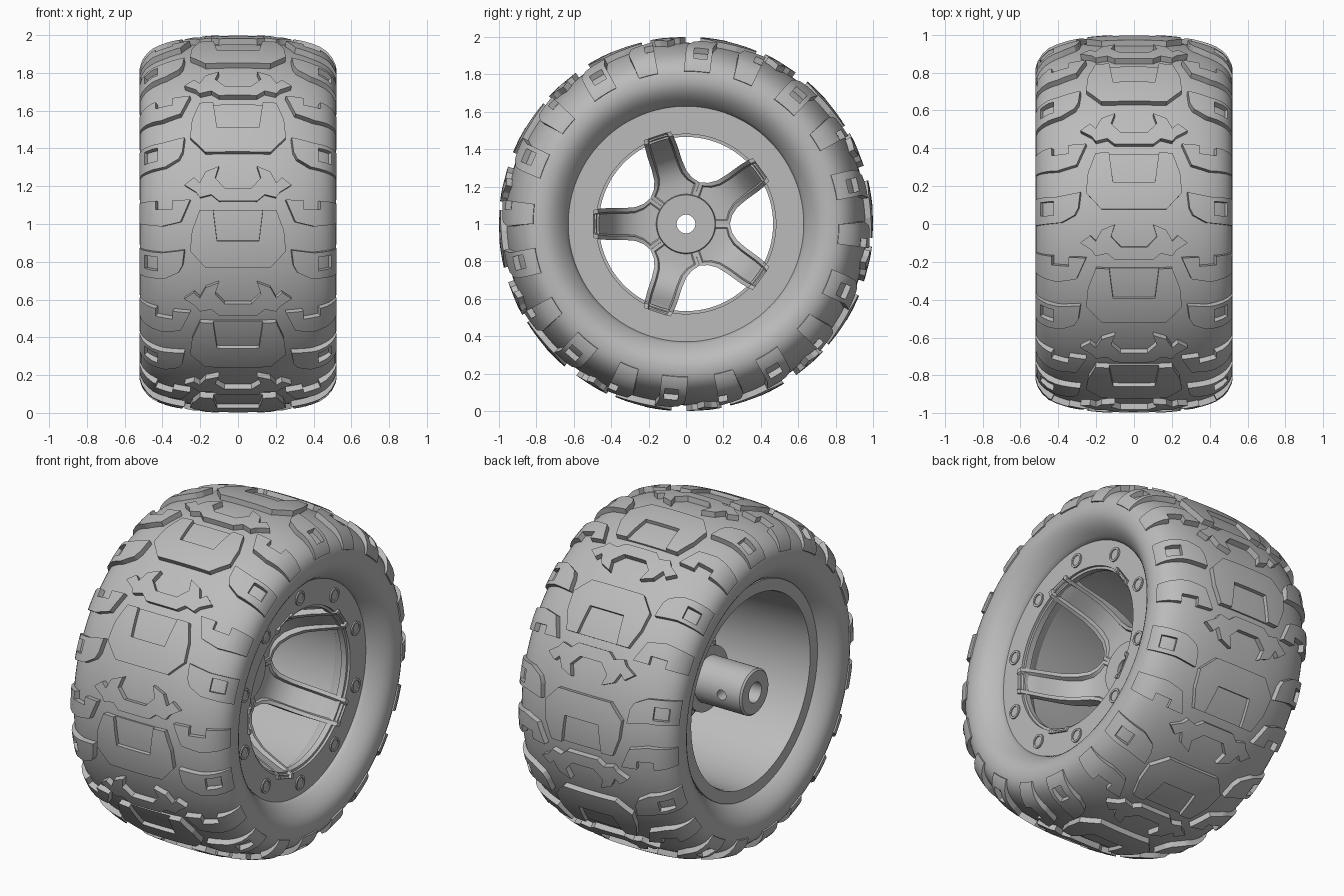
import bpy, bmesh, math
from mathutils import Vector

cube = bpy.data.objects.get("Cube")
if cube:
    bpy.data.objects.remove(cube, do_unlink=True)

grey = bpy.data.materials.new("plain_grey")
grey.use_nodes = True
colour = (0.5, 0.5, 0.5, 1)
grey.diffuse_color = colour
grey.node_tree.nodes["Principled BSDF"].inputs["Base Color"].default_value = colour


def finish(name, bm, copies=1, recalc=True):
    """Turn a bmesh into one object, or a ring of linked copies about the axle."""
    if recalc:
        bmesh.ops.recalc_face_normals(bm, faces=bm.faces[:])
    mesh = bpy.data.meshes.new(name)
    bm.to_mesh(mesh)
    bm.free()
    mesh.materials.append(grey)
    made = []
    for k in range(copies):
        ob = bpy.data.objects.new(name if copies == 1 else f"{name}_{k + 1}", mesh)
        ob.location = (0, 0, 1)
        ob.rotation_euler.x = math.tau * k / copies
        bpy.context.collection.objects.link(ob)
        made.append(ob)
    bpy.ops.object.select_all(action='DESELECT')
    made[0].select_set(True)
    bpy.context.view_layer.objects.active = made[0]
    bpy.ops.object.shade_smooth_by_angle(angle=math.radians(32))
    return made[0]


def revolve(profile, steps, offset=0):
    """Spin a closed (x, radius) profile about the x axis."""
    bm = bmesh.new()
    rings = []
    for i in range(steps):
        a = math.tau * i / steps
        rings.append([bm.verts.new((x, r * math.cos(a), r * math.sin(a) + offset))
                      for x, r in profile])
    n = len(profile)
    for i in range(steps):
        a, b = rings[i], rings[(i + 1) % steps]
        for j in range(n):
            k = (j + 1) % n
            bm.faces.new((a[j], a[k], b[k], b[j]))
    bmesh.ops.remove_doubles(bm, verts=bm.verts[:], dist=1e-5)
    return bm


# Tyre section: superellipse shoulder, then a rounded sidewall down to the bead
HALF, MID, CROWN, BEAD = 0.52, 0.77, 0.198, 0.23
section = []
for i in range(201):
    t = math.pi / 2 * i / 200
    section.append((HALF * max(math.sin(t), 0) ** 0.8,
                    MID + CROWN * max(math.cos(t), 0) ** 0.8))
for i in range(1, 41):
    t = math.acos(0.41 / HALF) * i / 40
    section.append((HALF * math.cos(t), MID - BEAD * math.sin(t)))
lengths = [0]
for p, q in zip(section, section[1:]):
    lengths.append(lengths[-1] + math.dist(p, q))


def on_tyre(s, h):
    """Point at distance s from the centre line of the section, raised by h."""
    side, s = (-1 if s < 0 else 1), abs(s)
    i = 0
    while i < len(lengths) - 2 and lengths[i + 1] < s:
        i += 1
    (x0, r0), (x1, r1) = section[i], section[i + 1]
    step = lengths[i + 1] - lengths[i]
    f = (s - lengths[i]) / step
    dx, dr = (x1 - x0) / step, (r1 - r0) / step
    return side * (x0 + f * (x1 - x0) - dr * h), r0 + f * (r1 - r0) + dx * h


total = lengths[-1]
bm = revolve([on_tyre(total * i / 30, 0) for i in range(-30, 31)], 120)
finish("tyre", bm)


def lugs(name, polygons, degrees, height=0.032):
    """Wrap flat outlines (section distance, arc) onto the tyre as raised blocks."""
    bm = bmesh.new()
    for poly in polygons:
        bm.faces.new([bm.verts.new((u, v, 0)) for u, v in poly])
    bmesh.ops.remove_doubles(bm, verts=bm.verts[:], dist=1e-4)
    for axis, normal in ((0, (1, 0, 0)), (1, (0, 1, 0))):
        for i in range(-16, 17):
            co = Vector((0, 0, 0))
            co[axis] = i * 0.038 + 0.009
            bmesh.ops.bisect_plane(bm, geom=bm.verts[:] + bm.edges[:] + bm.faces[:],
                                   plane_co=co, plane_no=normal, dist=1e-5)
    new = bmesh.ops.extrude_face_region(bm, geom=bm.faces[:])["geom"]
    top = {g for g in new if isinstance(g, bmesh.types.BMVert)}
    for v in bm.verts:
        s, arc = v.co.x, v.co.y + math.radians(degrees)
        taper = min(1, max(0.2, (0.6 - abs(s)) / 0.15))
        x, r = on_tyre(s, height * taper if v in top else -0.015)
        v.co = (x, -r * math.cos(arc), r * math.sin(arc))
    bmesh.ops.recalc_face_normals(bm, faces=bm.faces[:])
    bm.normal_update()
    caps = [f for f in bm.faces if all(v in top for v in f.verts)]
    if sum(f.normal.dot(Vector((0, f.calc_center_median().y, f.calc_center_median().z)))
           for f in caps) < 0:
        bmesh.ops.reverse_faces(bm, faces=bm.faces[:])
    finish(name, bm, 10, recalc=False)


def mirrored(half):
    """Close a half outline that starts and ends on the centre line."""
    return [half + [(-u, v) for u, v in reversed(half[1:-1])]]


def both_sides(polys):
    return polys + [[(-u, v) for u, v in reversed(p)] for p in polys]


# Centre tread: broad notched blocks alternating with winged blocks
lugs("broad_centre_lug", mirrored([
    (0, 0), (.17, 0), (.25, .09), (.24, .2), (.2, .31), (.13, .31), (.11, .145), (0, .145)]), -13.5)
lugs("broad_lug_floor", [[(-.11, .145), (.11, .145), (.13, .31), (-.13, .31)]], -13.5, 0.01)
lugs("winged_centre_lug", mirrored([
    (0, 0), (.1, 0), (.14, .035), (.2, .02), (.22, .05), (.28, .09), (.23, .13), (.2, .1),
    (.17, .16), (.1, .19), (.12, .125), (.07, .07), (0, .07)]), 7)

# Shoulder tread: blocks with a square hole alternating with notched blocks
lugs("holed_shoulder_lug", both_sides([
    [(.29, 0), (.31, -.04), (.38, -.08), (.565, -.1), (.565, 0), (.5, 0), (.5, -.04),
     (.42, -.04), (.42, 0)],
    [(.29, 0), (.42, 0), (.42, .04), (.5, .04), (.5, 0), (.565, 0), (.565, .07), (.4, .065),
     (.28, .085)]]), -13)
lugs("notched_shoulder_lug", both_sides([
    [(.25, .07), (.3, -.05), (.4, -.075), (.565, -.06), (.565, .07), (.43, .07), (.43, .02),
     (.34, .02), (.34, .07)]]), 3.5)

# Rim: face ring, stepped opening and open barrel
finish("rim", revolve([
    (.41, .635), (.41, .48), (.395, .48), (.395, .465), (.36, .465), (.36, .5), (.3, .51),
    (.28, .525), (-.41, .56), (-.43, .565), (-.43, .635)], 96))

# Hub with axle sleeve, cross-drilled for a pin
hub = finish("hub", revolve([
    (.075, .05), (.075, .155), (.05, .16), (-.1, .19), (-.15, .19), (-.15, .135),
    (-.45, .135), (-.46, .125), (-.46, .06), (-.3, .06), (-.3, .05)], 48))
bpy.ops.mesh.primitive_cylinder_add(vertices=24, radius=0.03, depth=0.6,
                                    location=(-.33, 0, 1), rotation=(math.pi / 2, 0, 0))
cutter = bpy.context.object
cutter.name = "pin_hole_cutter"
cutter.hide_render = True
cut = hub.modifiers.new("pin_hole", 'BOOLEAN')
cut.operation, cut.object, cut.solver = 'DIFFERENCE', cutter, 'EXACT'
bpy.ops.object.select_all(action='DESELECT')
hub.select_set(True)
bpy.context.view_layer.objects.active = hub
bpy.ops.object.modifier_apply(modifier=cut.name)
bpy.data.objects.remove(cutter, do_unlink=True)

# Spokes: channelled arms sweeping from the ring down into the hub
stations = [  # radius, x, half width, channel depth
    (.495, .425, .075, .006), (.47, .42, .08, .03), (.445, .36, .083, .05),
    (.415, .28, .085, .055), (.38, .2, .085, .05), (.33, .135, .085, .04),
    (.27, .09, .09, .025), (.225, .07, .108, .015), (.19, .06, .137, .008),
    (.11, .055, .08, .004)]
bm = bmesh.new()
loops = []
for r, x, w, d in stations:
    half = [(w, x - .1), (w, x), (w - .022, x), (w - .03, x - d)]
    outline = half + [(-z, px) for z, px in reversed(half)]
    loops.append([bm.verts.new((px, -r, z)) for z, px in outline])
for a, b in zip(loops, loops[1:]):
    for j in range(len(a)):
        k = (j + 1) % len(a)
        bm.faces.new((a[j], a[k], b[k], b[j]))
bm.faces.new(loops[0])
bm.faces.new(loops[-1])
finish("spoke", bm, 5)

# Ring of bolts on the rim face
finish("rim_bolt", revolve([
    (.4, 0), (.4, .042), (.418, .042), (.418, .03), (.412, .03), (.412, 0)], 20, .555), 10)
